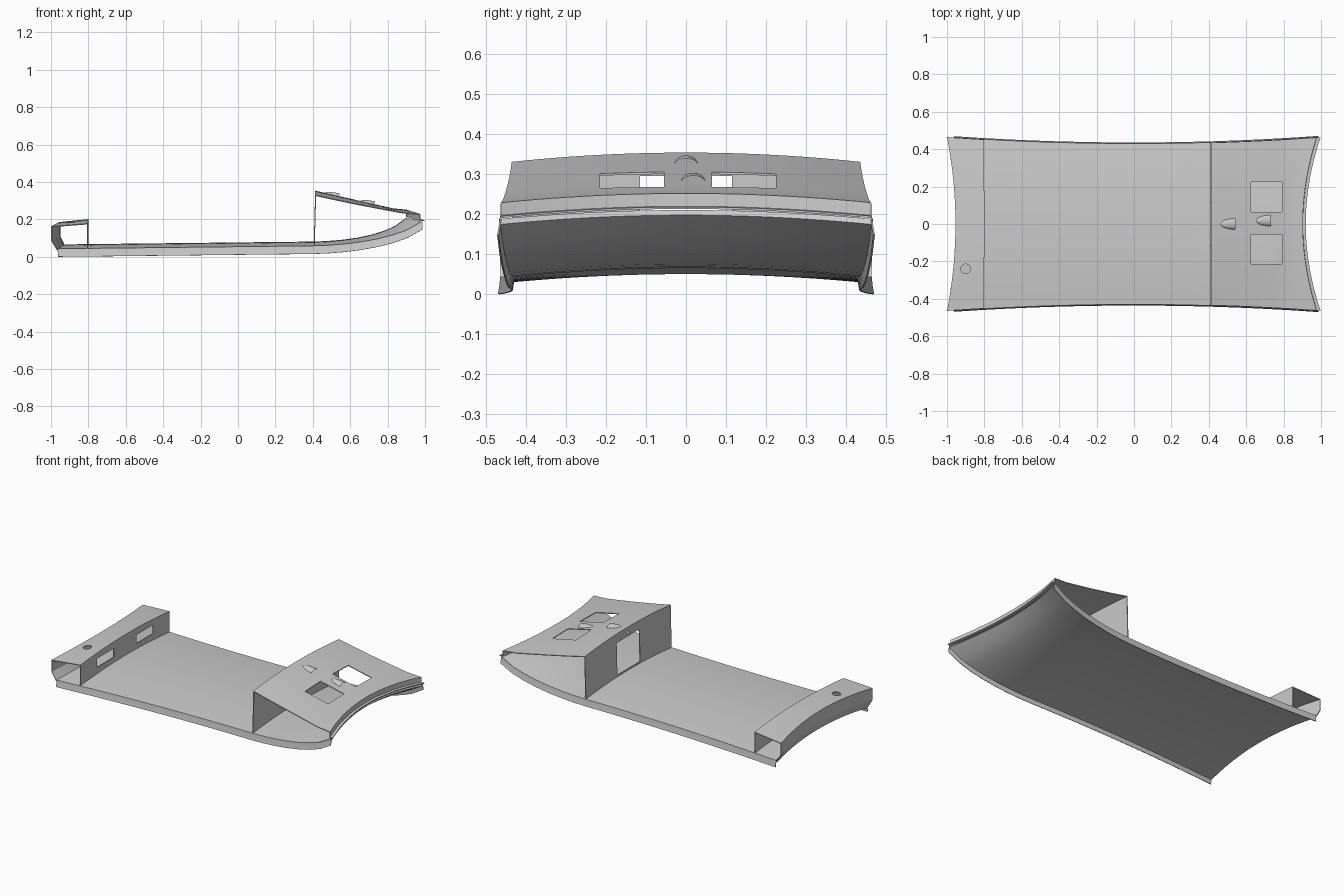
import bpy, bmesh, math

if "Cube" in bpy.data.objects:
    bpy.data.objects.remove(bpy.data.objects["Cube"])

ARCH = 0.023   # drop of every cross-section from centre to edge
N = 24         # segments across the width


def half_width(x):
    return 0.428 + 0.036 * x * x


def place(x, z, t):
    """Map a centreline point to the arched, waisted plan shape (t = -1..1)."""
    shift = 0.0
    if x > 0.415:
        shift = 0.08 * ((x - 0.415) / 0.505) ** 2
    elif x < -0.8:
        shift = -0.045 * min(1, (-0.8 - x) / 0.15)
    xs = x + shift * t * t
    return (xs, t * half_width(xs), z - ARCH * t * t)


def densify(profile, step=0.1):
    out = [profile[0]]
    for a, b in zip(profile, profile[1:]):
        n = max(1, math.ceil(math.dist(a, b) / step))
        out += [(a[0] + (b[0] - a[0]) * k / n, a[1] + (b[1] - a[1]) * k / n)
                for k in range(1, n + 1)]
    return out


def grid_object(name, rows):
    bm = bmesh.new()
    vs = [[bm.verts.new(p) for p in row] for row in rows]
    for r0, r1 in zip(vs, vs[1:]):
        for j in range(len(r0) - 1):
            bm.faces.new((r0[j], r1[j], r1[j + 1], r0[j + 1]))
    me = bpy.data.meshes.new(name)
    bm.to_mesh(me)
    bm.free()
    ob = bpy.data.objects.new(name, me)
    bpy.context.collection.objects.link(ob)
    return ob


def solidify(ob, thickness, offset):
    m = ob.modifiers.new("thickness", 'SOLIDIFY')
    m.thickness, m.offset, m.use_even_offset = thickness, offset, True


def finish(ob, cutters=()):
    for c in cutters:
        m = ob.modifiers.new("cut", 'BOOLEAN')
        m.operation, m.solver, m.object = 'DIFFERENCE', 'EXACT', c
    bpy.ops.object.select_all(action='DESELECT')
    bpy.context.view_layer.objects.active = ob
    ob.select_set(True)
    bpy.ops.object.convert(target='MESH')
    bpy.ops.object.shade_smooth_by_angle(angle=math.radians(25))
    for c in cutters:
        bpy.data.objects.remove(c)


def sheet(name, profile, thickness, offset=0.0, cutters=()):
    rows = [[place(x, z, -1 + 2 * j / N) for j in range(N + 1)]
            for x, z in densify(profile)]
    ob = grid_object(name, rows)
    solidify(ob, thickness, offset)
    finish(ob, cutters)
    return ob


def box_cutter(x0, x1, y0, y1, z0, z1):
    bpy.ops.mesh.primitive_cube_add(
        size=1, location=((x0 + x1) / 2, (y0 + y1) / 2, (z0 + z1) / 2))
    ob = bpy.context.object
    ob.scale = (x1 - x0, y1 - y0, z1 - z0)
    ob.hide_render = True
    return ob


def round_cutter(x, y, z, r, depth, rot=(0, 0, 0)):
    bpy.ops.mesh.primitive_cylinder_add(
        vertices=24, radius=r, depth=depth, location=(x, y, z), rotation=rot)
    ob = bpy.context.object
    ob.hide_render = True
    return ob


# hull and deck plate with upturned bow
hull_line = [(-0.925, 0.050), (0.40, 0.065), (0.48, 0.068), (0.56, 0.075),
             (0.64, 0.086), (0.72, 0.103), (0.79, 0.125), (0.85, 0.152),
             (0.91, 0.197)]
sheet("hull_deck", hull_line, 0.016, 1.0)

# side skirts hanging from both deck edges
for side, label in ((-1, "near"), (1, "far")):
    rows = []
    for x, z in densify(hull_line):
        px, py, pz = place(x, z, side)
        rows.append([(px, py, pz + 0.016), (px, py + side * 0.002, pz - 0.004),
                     (px, py + side * 0.006, pz - 0.027)])
    skirt = grid_object("side_skirt_" + label, rows)
    solidify(skirt, 0.004, 0)
    finish(skirt)

# stern locker, open at its sides, with two windows and a round hatch hole
stern = [(-0.803, 0.066), (-0.803, 0.198), (-0.952, 0.183),
         (-0.952, 0.110), (-0.925, 0.052)]
cuts = [box_cutter(-0.84, -0.76, s * 0.2 - 0.085, s * 0.2 + 0.085, 0.10, 0.155)
        for s in (-1, 1)]
cuts.append(round_cutter(-0.90, -0.24, 0.19, 0.026, 0.08))
sheet("stern_locker", stern, 0.005, 0, cuts)

# bow cabin: bulkhead with doorway, sloping roof, front lip and flange
cabin = [(0.408, 0.078), (0.415, 0.350), (0.83, 0.256), (0.90, 0.249),
         (0.901, 0.217), (0.918, 0.215)]
cuts = [box_cutter(0.625, 0.79, 0.065, 0.225, 0.22, 0.40),
        box_cutter(0.625, 0.79, -0.215, -0.055, 0.22, 0.40),
        box_cutter(0.36, 0.46, -0.115, 0.115, 0.09, 0.295),
        round_cutter(0.41, 0, 0.318, 0.012, 0.06, (0, math.pi / 2, 0))]
sheet("bow_cabin", cabin, 0.005, 0, cuts)

# roof vents: low cowls opening towards the bow
for name, x, y in (("rear_roof_vent", 0.54, 0.0), ("front_roof_vent", 0.73, 0.018)):
    rows = []
    for i in range(9):
        a = (math.pi / 2) * i / 8
        rows.append([(-0.08 * math.cos(a), 0.03 * math.sin(a) * math.cos(b),
                      0.017 * math.sin(a) * math.sin(b))
                     for b in [math.pi * (1 - k / 12) for k in range(13)]])
    vent = grid_object(name, rows[1:])
    vent.location = (x, y, 0.350 - 0.2265 * (x - 0.415))
    vent.rotation_euler = (0, math.atan(0.2265), 0)
    finish(vent)
